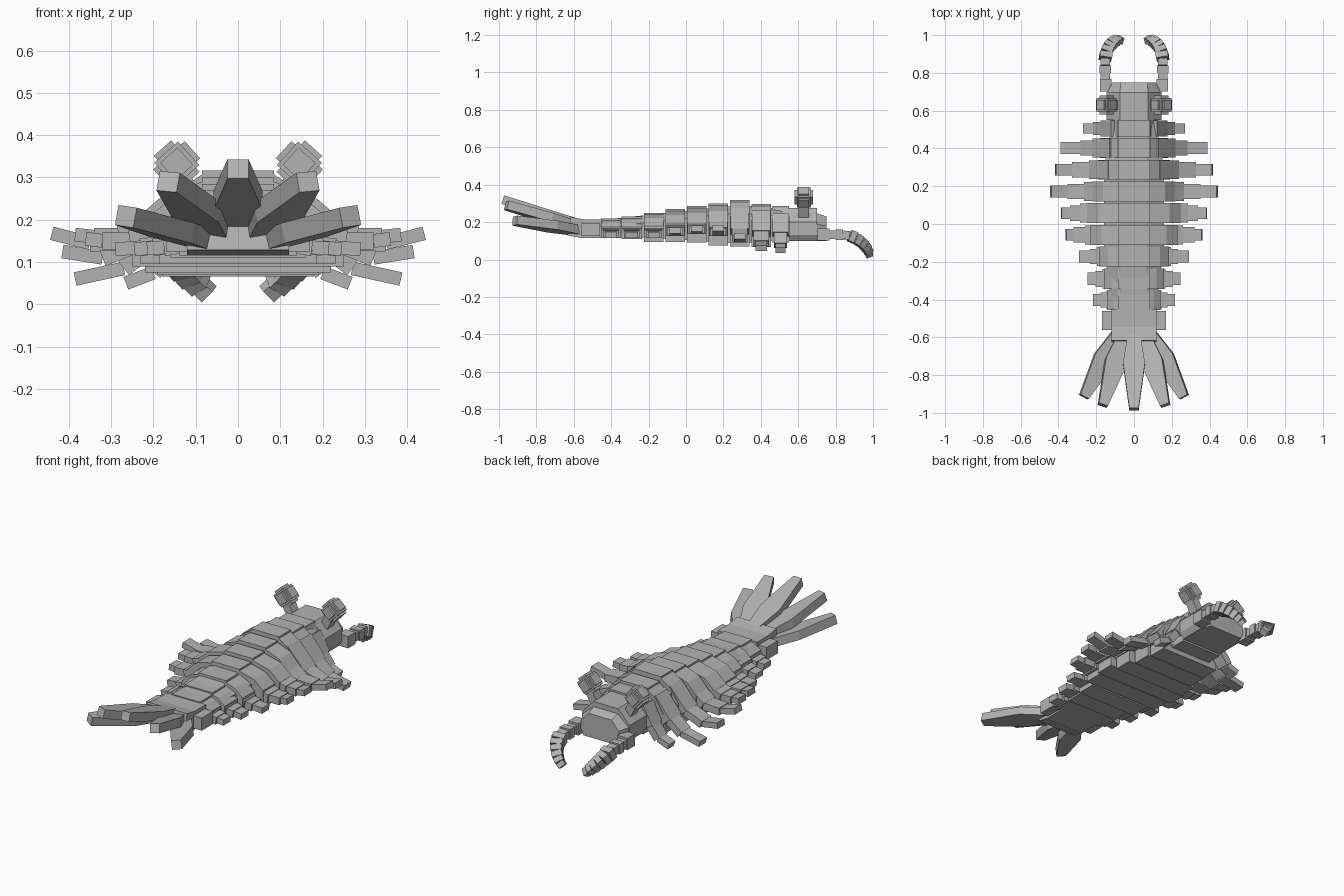
import bpy, bmesh
from math import radians
from mathutils import Vector, Matrix

if "Cube" in bpy.data.objects:
    bpy.data.objects.remove(bpy.data.objects["Cube"])

grey = bpy.data.materials.new("shell_grey")
grey.use_nodes = True
colour = (0.45, 0.45, 0.45, 1)
grey.diffuse_color = colour
grey.node_tree.nodes["Principled BSDF"].inputs["Base Color"].default_value = colour


def finish(name, bm):
    bmesh.ops.recalc_face_normals(bm, faces=bm.faces)
    mesh = bpy.data.meshes.new(name)
    bm.to_mesh(mesh)
    bm.free()
    mesh.materials.append(grey)
    ob = bpy.data.objects.new(name, mesh)
    bpy.context.collection.objects.link(ob)
    return ob


def box(bm, matrix, size):
    bmesh.ops.create_cube(bm, size=1, matrix=matrix @ Matrix.Diagonal((*size, 1)))


def frame(p, q, side):
    """Matrix at the middle of p-q: X along it, Y near the side direction."""
    p, q = Vector(p), Vector(q)
    x = (q - p).normalized()
    z = x.cross(Vector(side)).normalized()
    y = z.cross(x)
    m = Matrix((x, y, z)).transposed().to_4x4()
    m.translation = (p + q) / 2
    return m


def beam(bm, p, q, width, height, side=(0, 1, 0)):
    length = (Vector(q) - Vector(p)).length
    box(bm, frame(p, q, side), (length, width, height))


def loft(name, rings):
    """Close a skin over rings with equal point counts."""
    bm = bmesh.new()
    loops = [[bm.verts.new(p) for p in ring] for ring in rings]
    n = len(loops[0])
    for a, b in zip(loops, loops[1:]):
        for i in range(n):
            j = (i + 1) % n
            bm.faces.new((a[i], a[j], b[j], b[i]))
    bm.faces.new(loops[0])
    bm.faces.new(loops[-1])
    return finish(name, bm)


def section(y, half):
    """Full symmetric outline from its right half."""
    return [(x, y, z) for x, z in half] + [(-x, y, z) for x, z in reversed(half)]


def mirrored(name, build):
    for label, s in (("left", 1), ("right", -1)):
        bm = bmesh.new()
        build(bm)
        bmesh.ops.transform(bm, matrix=Matrix.Diagonal((s, 1, 1, 1)), verts=bm.verts)
        finish(label + "_" + name, bm)


# Body rings: y from, y to, bottom, top, half width, shoulder drop, flap path (x, z)
rings = [
    (.46, .55, .09, .285, .125, .08, [(.10, .235), (.155, .135), (.20, .075), (.265, .05)]),
    (.35, .455, .066, .297, .18, .12, [(.11, .25), (.20, .14), (.27, .085), (.385, .06)]),
    (.235, .34, .07, .317, .19, .12, [(.12, .26), (.22, .15), (.32, .11), (.415, .125)]),
    (.12, .225, .075, .30, .22, .10, [(.15, .22), (.25, .15), (.35, .145), (.44, .168)]),
    (.005, .11, .09, .285, .25, .09, [(.17, .19), (.28, .16), (.34, .16), (.385, .165)]),
    (-.11, -.005, .095, .27, .23, .08, [(.16, .17), (.255, .15), (.32, .15), (.36, .155)]),
    (-.225, -.12, .095, .25, .185, .07, [(.14, .15), (.19, .14), (.23, .135), (.29, .13)]),
    (-.345, -.235, .11, .23, .16, .055, [(.12, .15), (.16, .14), (.20, .135), (.245, .13)]),
    (-.455, -.35, .115, .22, .14, .045, [(.10, .15), (.14, .14), (.175, .135), (.215, .132)]),
]
for i, (y0, y1, zb, zt, w, drop, path) in enumerate(rings, 1):
    half = [(w, zb), (w, zt - drop), (w * .75, zt - drop * .4), (.085, zt - .01), (.085, zt)]
    loft(f"body_ring_{i}", [section(y0, half), section(y1, half)])
    yc, depth = (y0 + y1) / 2, y1 - y0

    def flap(bm):
        for k, (a, b) in enumerate(zip(path, path[1:])):
            beam(bm, (a[0], yc, a[1]), (b[0], yc, b[1]),
                 depth * (.95 - .18 * k), .05 - .009 * k)
    mirrored(f"swimming_flap_{i}", flap)

# Inner core that closes the gaps between rings
loft("body_core", [section(y, [(w, zb), (w, zt - .04), (.07, zt)]) for y, w, zb, zt in
                   ((-.6, .1, .125, .195), (-.1, .16, .11, .25),
                    (.29, .16, .085, .29), (.56, .11, .11, .265))])

# Tail base
bm = bmesh.new()
box(bm, Matrix.Translation((0, -.51, .16)), (.34, .1, .07))
box(bm, Matrix.Translation((0, -.51, .165)), (.24, .12, .1))
beam(bm, (0, -.55, .165), (0, -.625, .178), .24, .1, (1, 0, 0))
finish("tail_base", bm)


# Tail fan blades, widest before the middle
def blade(name, base, tip, roll):
    p, q = Vector(base), Vector(tip)
    m = frame(p, q, (0, 1, 0) if abs(q.x - p.x) > .5 else (1, 0, 0))
    m = m @ Matrix.Rotation(radians(roll), 4, 'X')
    length = (q - p).length
    rows = []
    for t, w in ((-.5, .032), (-.1, .058), (.5, .025)):
        rows.append([m @ Vector((t * length, y, z)) for y, z in
                     ((-w, -.024), (w, -.024), (w, .024), (-w, .024))])
    loft(name, rows)


blade("tail_blade_middle", (0, -.58, .195), (0, -.98, .32), 0)
for label, s in (("left", 1), ("right", -1)):
    blade(label + "_inner_tail_blade", (s * .05, -.58, .175), (s * .165, -.96, .29), s * 10)
    blade(label + "_outer_tail_blade", (s * .085, -.58, .155), (s * .265, -.915, .208), s * 12)

# Head and its lower front
head = [(.125, .10), (.145, .13), (.145, .20), (.075, .275)]
loft("head", [section(.55, head), section(.70, head)])
front = [(.10, .10), (.115, .13), (.115, .18), (.07, .23)]
loft("head_front", [section(.69, head[:2] + [(.145, .19), (.075, .25)]), section(.75, front)])


# Eyes on stalks: a cube with a plate bulging from every side
def eye(bm):
    beam(bm, (.10, .63, .235), (.145, .63, .32), .055, .045)
    m = Matrix.Translation((.145, .63, .332)) @ Matrix.Rotation(radians(42), 4, 'Y')
    box(bm, m, (.075, .075, .075))
    for axis in range(3):
        size = [.055] * 3
        size[axis] = .1
        box(bm, m, size)


mirrored("eye", eye)


# Jointed grasping arms curling inward and down
def arm(bm):
    box(bm, Matrix.Translation((.15, .735, .133)), (.062, .065, .065))
    path = [(.152, .765, .132), (.152, .80, .132), (.152, .84, .132), (.152, .875, .128),
            (.148, .905, .115), (.138, .93, .098), (.123, .95, .08), (.105, .965, .06),
            (.087, .974, .042), (.068, .976, .024)]
    widths = [.05, .062, .05, .066, .062, .058, .054, .048, .04]
    for a, b, w in zip(path, path[1:], widths):
        beam(bm, a, b, w, w * .9, (1, .3, 0))


mirrored("grasping_arm", arm)
